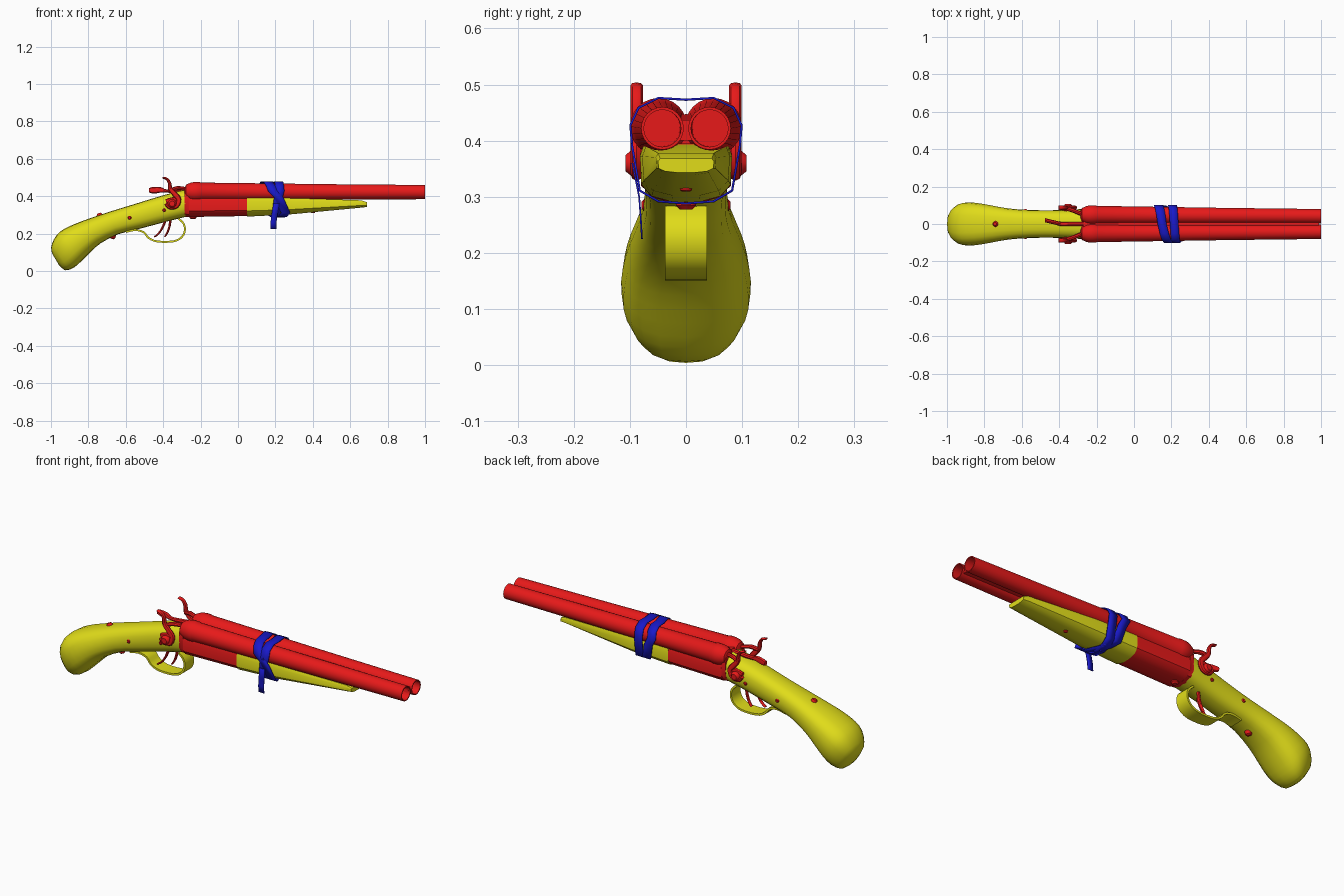
import bpy, bmesh
from math import sin, cos, pi, radians
from mathutils import Vector as V

if "Cube" in bpy.data.objects:
    bpy.data.objects.remove(bpy.data.objects["Cube"])


def material(name, rgb):
    m = bpy.data.materials.new(name)
    m.diffuse_color = (*rgb, 1)
    m.use_nodes = True
    m.node_tree.nodes["Principled BSDF"].inputs["Base Color"].default_value = m.diffuse_color
    return m


RED = material("red_metal", (0.8, 0.01, 0.01))
YELLOW = material("yellow_wood", (0.75, 0.72, 0.01))
BLUE = material("blue_cloth", (0.01, 0.01, 0.6))


def loft(name, sections, mat, caps=True, ring=True, loop=False, angle=40):
    """Skin a sequence of cross-sections."""
    bm = bmesh.new()
    rows = [[bm.verts.new(p) for p in s] for s in sections]
    n = len(rows[0])
    pairs = list(zip(rows, rows[1:])) + ([(rows[-1], rows[0])] if loop else [])
    for a, b in pairs:
        for i in range(n if ring else n - 1):
            j = (i + 1) % n
            bm.faces.new((a[i], a[j], b[j], b[i]))
    if caps:
        bm.faces.new(rows[0][::-1])
        bm.faces.new(rows[-1])
    bmesh.ops.recalc_face_normals(bm, faces=bm.faces)
    me = bpy.data.meshes.new(name)
    bm.to_mesh(me)
    bm.free()
    ob = bpy.data.objects.new(name, me)
    bpy.context.collection.objects.link(ob)
    me.materials.append(mat)
    bpy.ops.object.select_all(action='DESELECT')
    bpy.context.view_layer.objects.active = ob
    ob.select_set(True)
    bpy.ops.object.shade_smooth_by_angle(angle=radians(angle))
    return ob


def smooth(pts, steps=3):
    """Catmull-Rom interpolation of tuples of any length."""
    out = []
    for i in range(len(pts) - 1):
        quad = [pts[max(i - 1, 0)], pts[i], pts[i + 1], pts[min(i + 2, len(pts) - 1)]]
        for k in range(steps):
            t = k / steps
            out.append([0.5 * (2 * b + (c - a) * t + (2 * a - 5 * b + 4 * c - d) * t * t
                               + (3 * b - a - 3 * c + d) * t ** 3) for a, b, c, d in zip(*quad)])
    return out + [list(pts[-1])]


def bar(name, pts, mat, width, sides=8, steps=3, y=0, square=False):
    """Bar along an xz path of (x, z, radius, y offset); width is its half size in y."""
    p = smooth(pts, steps)
    secs = []
    for i, (x, z, r, dy) in enumerate(p):
        a, b = p[max(i - 1, 0)], p[min(i + 1, len(p) - 1)]
        t = V((b[0] - a[0], 0, b[1] - a[1])).normalized()
        nrm = V((-t.z, 0, t.x))
        c = V((x, y + dy, z))
        if square:
            uv = [(1, 1), (-1, 1), (-1, -1), (1, -1)]
        else:
            uv = [(cos(2 * pi * k / sides), sin(2 * pi * k / sides)) for k in range(sides)]
        secs.append([c + nrm * r * u + V((0, width * v, 0)) for u, v in uv])
    return loft(name, secs, mat)


def screw(name, loc, axis, r, h=0.012):
    q = V((0, 0, 1)).rotation_difference(V(axis))
    secs = [[V(loc) + q @ V((rr * cos(k * pi / 6), rr * sin(k * pi / 6), z)) for k in range(12)]
            for rr, z in ((r, -h), (r, h * 0.4), (r * 0.6, h))]
    loft(name, secs, RED)


def power(v, e):
    return abs(v) ** e * (1 if v >= 0 else -1)


# Pistol-grip stock: top x,z / bottom x,z / half width
stock = smooth([
    (-.28, .437, -.28, .29, .080), (-.40, .405, -.39, .262, .074),
    (-.56, .356, -.53, .225, .074), (-.70, .313, -.64, .197, .083),
    (-.82, .272, -.735, .148, .102), (-.90, .240, -.79, .10, .113),
    (-.955, .208, -.84, .05, .115), (-.985, .168, -.88, .017, .100),
    (-.999, .125, -.925, .004, .070), (-.992, .09, -.958, .033, .03)], 2)
secs = []
for tx, tz, bx, bz, w in stock:
    c, h = V((tx + bx, 0, tz + bz)) / 2, V((tx - bx, 0, tz - bz)) / 2
    secs.append([c + h * power(cos(a), .8) + V((0, w * power(sin(a), .75), 0))
                 for a in (2 * pi * k / 20 for k in range(20))])
loft("stock", secs, YELLOW, angle=60)

# Hollow tapered barrels with rounded breech ends
for side in (-1, 1):
    prof = [(-.285, .02), (-.278, .036), (-.255, .047), (-.235, .051), (-.207, .051), (-.2, .048),
            (.1, .045), (.5, .041), (1, .038), (1, .033), (.8, .033)]
    secs = []
    for x, r in prof:
        t = max(0, (x + .2) / 1.2)
        secs.append([V((x, side * (.049 - .007 * t) + r * cos(a), .425 - .003 * t + r * sin(a)))
                     for a in (2 * pi * k / 24 for k in range(24))])
    loft("barrel", secs, RED)

# Rib joining the barrels
loft("barrel_rib", [[V((x, y, z)) for y, z in ((-w, .40), (w, .40), (w * .7, .447 - d), (-w * .7, .447 - d))]
                    for x, w, d in ((-.27, .025, 0), (.99, .012, .010))], RED)


def tray(name, stations, mat):
    """Body with flat top and rounded keel; stations are x, half width, top, bottom."""
    secs = []
    for x, w, t, b in stations:
        h = t - b
        half = [(w * .92, t), (w, t - .2 * h), (w * .97, t - .7 * h), (w * .75, t - .9 * h), (w * .3, b)]
        secs.append([V((x, y, z)) for y, z in half + [(-y, z) for y, z in half[::-1]]])
    return loft(name, secs, mat, angle=35)


# Receiver, standing breech and fore-end
tray("receiver", [(-.285, .081, .43, .29), (-.262, .082, .43, .289),
                  (-.261, .082, .395, .289), (.048, .08, .395, .294)], RED)
tray("fore_end", [(.048, .082, .393, .291), (.27, .078, .39, .302),
                  (.66, .054, .378, .339), (.69, .05, .368, .343)], YELLOW)

# Trigger guard with rear tang
bar("trigger_guard", [(x, z, .005, 0) for x, z in (
    (-.318, .28), (-.292, .255), (-.284, .22), (-.30, .182), (-.345, .159), (-.43, .158),
    (-.478, .177), (-.505, .208), (-.55, .219), (-.60, .209))], YELLOW, .037, square=True)

# Two curved triggers
for i, pts in enumerate([((-.36, .29), (-.366, .24), (-.378, .205), (-.392, .183)),
                         ((-.385, .28), (-.402, .235), (-.425, .20), (-.448, .182))]):
    bar("trigger", [(x, z, .007 - .001 * k, 0) for k, (x, z) in enumerate(pts)],
        RED, .009, y=.018 - .036 * i)

# External hammers with striking beak and hub on each side
for s in (-1, 1):
    bar("hammer", [(-.385, .362, .010, 0), (-.365, .342, .012, 0), (-.33, .348, .013, 0),
                   (-.317, .383, .014, 0), (-.34, .413, .014, 0), (-.362, .44, .012, 0),
                   (-.366, .47, .009, 0), (-.38, .492, .007, 0), (-.403, .499, .005, 0)],
        RED, .011, y=s * .088)
    bar("hammer_beak", [(-.362, .432, .010, 0), (-.325, .443, .011, -s * .012),
                        (-.285, .440, .010, -s * .028)], RED, .012, y=s * .084)
    bar("hammer_arm", [(-.385, .372, .012, 0), (-.355, .38, .014, 0), (-.322, .385, .012, 0)],
        RED, .010, y=s * .082)
    screw("hammer_hub", (-.352, s * .088, .36), (0, s, 0), .024, .020)
    screw("side_screw", (-.58, s * .073, .285), (0, s, 0), .010, .006)
    screw("side_screw", (-.395, s * .074, .325), (0, s, 0), .009, .006)

# Opening lever on top of the tang
bar("top_lever", [(-.475, .432, .012, .020), (-.45, .432, .018, .014), (-.415, .434, .015, .006),
                  (-.385, .428, .009, 0), (-.33, .430, .012, 0), (-.27, .436, .012, 0)], RED, .011)

# Tang, grip and underside screws
screw("top_screw", (-.74, 0, .298), (-.35, 0, 1), .015)
screw("grip_screw", (-.672, 0, .184), (-.4, 0, -1), .017)
screw("receiver_screw", (-.24, 0, .289), (0, 0, -1), .018)
screw("fore_end_pin", (.40, 0, .314), (0, 0, -1), .011, .005)

# Cloth wraps: closed loops around barrels and fore-end, x shifts along the loop
half = [(0, .475), (-.05, .478), (-.086, .460), (-.101, .428), (-.098, .39), (-.084, .31), (-.05, .290)]
loop = half + [(0, .286)] + [(-y, z) for y, z in half[:0:-1]]


def wrap(name, keys, width):
    """keys: x at top, front top, front bottom, bottom, back bottom, back top."""
    spots = [0, 3, 5, 7, 9, 11, 14]
    xs = []
    for (i, a), (j, b) in zip(zip(spots, keys), zip(spots[1:], keys[1:] + keys[:1])):
        xs += [a + (b - a) * k / (j - i) for k in range(j - i)]
    rows = [[V((x - width, y, z)), V((x + width, y, z))] for x, (y, z) in zip(xs, loop)]
    ob = loft(name, rows, BLUE, caps=False, ring=False, loop=True)
    ob.modifiers.new("thickness", 'SOLIDIFY').thickness = .004


wrap("wrap_front", [.15, .185, .255, .22, .17, .13], .024)
wrap("wrap_rear", [.215, .225, .205, .20, .21, .205], .023)

# Loose tail of cloth
tail = loft("wrap_tail", [[V((x - .016, y, z)), V((x + .016, y, z))] for x, y, z in (
    (.205, -.097, .36), (.195, -.085, .30), (.19, -.082, .26), (.19, -.080, .225))],
    BLUE, caps=False, ring=False)
tail.modifiers.new("thickness", 'SOLIDIFY').thickness = .003
